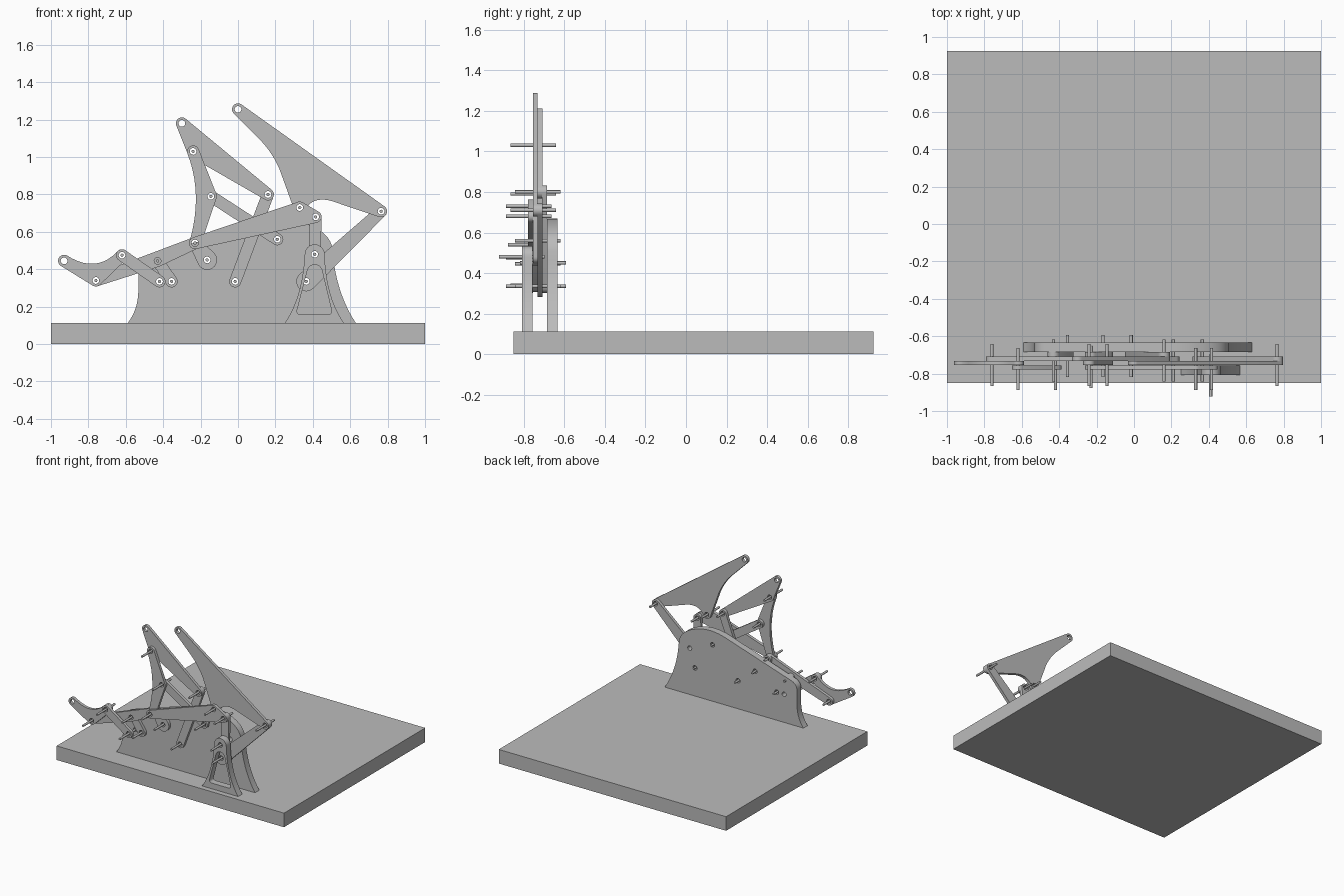
import bpy
from math import cos, sin, radians
from mathutils import Vector
from mathutils.geometry import convex_hull_2d

cube = bpy.data.objects.get("Cube")
if cube:
    bpy.data.objects.remove(cube)

grey = bpy.data.materials.new("plain_grey")
grey.use_nodes = True
grey.diffuse_color = (0.5, 0.5, 0.5, 1)
grey.node_tree.nodes["Principled BSDF"].inputs["Base Color"].default_value = (0.5, 0.5, 0.5, 1)

BASE_TOP = 0.112
R = 0.032        # link end radius
HOLE = 0.018
PIN = 0.0085
PIN_LEN = 0.225
# Layer depths, back to front
A, B, C, D = -0.697, -0.720, -0.743, -0.767
THIN = 0.0235
THICK = 0.053

# Joint positions (x, z)
J = dict(
    tail_tip=(-0.93, 0.445), tail_low=(-0.76, 0.34), tail_top=(-0.62, 0.475),
    arm_joint=(-0.43, 0.445), tail_mount=(-0.42, 0.335), arm_mount=(-0.355, 0.335),
    hub=(-0.23, 0.54), crank=(-0.165, 0.45), rocker_top=(-0.24, 1.03),
    rocker_mid=(-0.145, 0.79), claw_joint=(0.16, 0.8), brace_mount=(0.21, 0.56),
    strut_mount=(-0.015, 0.335), bar_top=(0.33, 0.73), bar_end=(0.415, 0.68),
    stand_top=(0.41, 0.48), rear_mount=(0.365, 0.335), rear_joint=(0.765, 0.71),
    rear_tip=(0.0, 1.255), claw_tip=(-0.30, 1.18))


def arc(c, r, a0, a1, n=12):
    steps = [radians(a0 + (a1 - a0) * i / n) for i in range(n + 1)]
    return [(c[0] + r * cos(a), c[1] + r * sin(a)) for a in steps]


def circle(c, r):
    return arc(c, r, 0, 360, 24)[:-1]


def bend(p0, ctrl, p1, n=10):
    """Quadratic curve between two points, ends included."""
    p0, ctrl, p1 = Vector(p0), Vector(ctrl), Vector(p1)
    out = []
    for i in range(n + 1):
        t = i / n
        out.append(tuple(p0 * (1 - t) ** 2 + ctrl * 2 * t * (1 - t) + p1 * t * t))
    return out


def hull(discs):
    """Outline wrapped around discs given as (centre, radius)."""
    pts = [Vector(p) for c, r in discs for p in circle(c, r)]
    return [tuple(pts[i]) for i in convex_hull_2d(pts)]


def plate(name, outline, y, depth, holes=(), cutouts=()):
    """Flat plate in the XZ plane, with joint holes and extra cutouts."""
    curve = bpy.data.curves.new(name, "CURVE")
    curve.dimensions = "2D"
    curve.fill_mode = "BOTH"
    curve.extrude = depth / 2
    loops = [outline] + [circle(J[h], HOLE) for h in holes] + list(cutouts)
    for loop in loops:
        loop = [p for i, p in enumerate(loop)
                if (Vector(p) - Vector(loop[i - 1])).length > 1e-5]
        spline = curve.splines.new("POLY")
        spline.points.add(len(loop) - 1)
        spline.use_cyclic_u = True
        for pt, (x, z) in zip(spline.points, loop):
            pt.co = (x, z, 0, 1)
    obj = bpy.data.objects.new(name, curve)
    bpy.context.collection.objects.link(obj)
    obj.location = (0, y, 0)
    obj.rotation_euler = (radians(90), 0, 0)
    bpy.ops.object.select_all(action="DESELECT")
    bpy.context.view_layer.objects.active = obj
    obj.select_set(True)
    bpy.ops.object.convert(target="MESH")
    obj = bpy.context.object
    obj.name = name
    obj.data.materials.clear()
    obj.data.materials.append(grey)
    parts.append(obj)


def link(name, joints, y, radii=None):
    radii = radii or [R] * len(joints)
    plate(name, hull([(J[j], r) for j, r in zip(joints, radii)]), y, THIN, joints)


parts = []

# Base board
bpy.ops.mesh.primitive_cube_add(size=1, location=(0, 0.037, BASE_TOP / 2))
base = bpy.context.object
base.name = "base_board"
base.scale = (2, 1.775, BASE_TOP)
base.data.materials.append(grey)

# Upright back plate
profile = (bend((0.505, 0.51), (0.52, 0.28), (0.63, BASE_TOP))
           + bend((-0.59, BASE_TOP), (-0.53, 0.19), (-0.533, 0.30))
           + bend((-0.533, 0.40), (-0.53, 0.45), (-0.47, 0.465))
           + bend((0.10, 0.648), (0.22, 0.685), (0.33, 0.655))
           + bend((0.33, 0.655), (0.49, 0.61), (0.505, 0.51)))
plate("back_plate", profile, -0.659, THICK,
      ["stand_top", "rear_mount", "brace_mount", "strut_mount", "crank",
       "tail_mount", "arm_mount"])

# Front stand with rounded window
top = J["stand_top"]
profile = (bend((0.567, BASE_TOP), (0.47, 0.25), (0.463, 0.48))
           + arc(top, 0.053, 0, 180)
           + bend((0.357, 0.48), (0.345, 0.25), (0.25, BASE_TOP)))
window = hull([((0.333, 0.175), 0.018), ((0.483, 0.175), 0.018), ((0.41, 0.385), 0.04)])
plate("front_stand", profile, -0.782, THICK, ["stand_top"], [window])

# Rear finger with two hollowed edges
profile = (arc(J["rear_tip"], R, 54, 223)
           + bend((0.11, 1.10), (0.18, 1.03), (0.22, 0.94))
           + arc(J["bar_top"], R, 205, 330)
           + bend((0.365, 0.73), (0.41, 0.79), (0.50, 0.765))
           + arc(J["rear_joint"], R, 255, 414))
plate("rear_finger", profile, C, THIN, ["rear_tip", "bar_top", "rear_joint"])

# Tail finger with a hollowed top
profile = (arc(J["tail_tip"], R, 70, 240) + arc(J["tail_low"], R, 240, 314)
           + arc(J["tail_top"], R, -46, 140)
           + bend((-0.647, 0.493), (-0.76, 0.375), (-0.917, 0.475)))
plate("tail_finger", profile, C, THIN, ["tail_tip", "tail_low", "tail_top"])

# Rocker with a hollowed side
profile = (arc(J["rocker_top"], R, 22, 190)
           + bend((-0.271, 1.02), (-0.184, 0.80), (-0.262, 0.537))
           + arc(J["hub"], R, 185, 350) + arc(J["rocker_mid"], R, -10, 22))
plate("rocker", profile, C, THIN, ["rocker_top", "rocker_mid", "hub"])

# Straight and triangular links
link("claw_finger", ["claw_tip", "rocker_top", "claw_joint"], B)
link("main_bar", ["hub", "bar_top", "bar_end"], D)
link("tail_arm", ["tail_low", "arm_joint", "hub"], B)
link("tail_link", ["tail_top", "tail_mount"], D)
link("arm_link", ["arm_joint", "arm_mount"], A)
link("crank_link", ["hub", "crank"], A, [R, 0.053])
link("brace_link", ["rocker_mid", "brace_mount"], B)
link("strut_link", ["claw_joint", "strut_mount"], A)
link("stand_link", ["bar_end", "stand_top"], C)
link("rear_link", ["rear_mount", "rear_joint"], B, [0.053, R])

# Pins, grouped by the depth of their middles
pin_rows = {
    -0.705: ["arm_mount", "crank", "strut_mount"],
    -0.730: ["arm_joint", "claw_joint", "brace_mount", "rear_mount"],
    -0.753: ["tail_low", "rocker_top", "rocker_mid", "rear_joint"],
    -0.765: ["hub"],
    -0.776: ["tail_top", "tail_mount", "bar_top", "bar_end"],
    -0.810: ["stand_top"]}
for y, names in pin_rows.items():
    for n in names:
        x, z = J[n]
        bpy.ops.mesh.primitive_cylinder_add(
            vertices=16, radius=PIN, depth=PIN_LEN, location=(x, y, z),
            rotation=(radians(90), 0, 0))
        pin = bpy.context.object
        pin.name = n + "_pin"
        pin.data.materials.append(grey)
        parts.append(pin)

# Smooth the rounded walls, keep the rims sharp
bpy.ops.object.select_all(action="DESELECT")
for obj in parts:
    obj.select_set(True)
bpy.context.view_layer.objects.active = parts[0]
bpy.ops.object.shade_smooth_by_angle(angle=radians(35))
